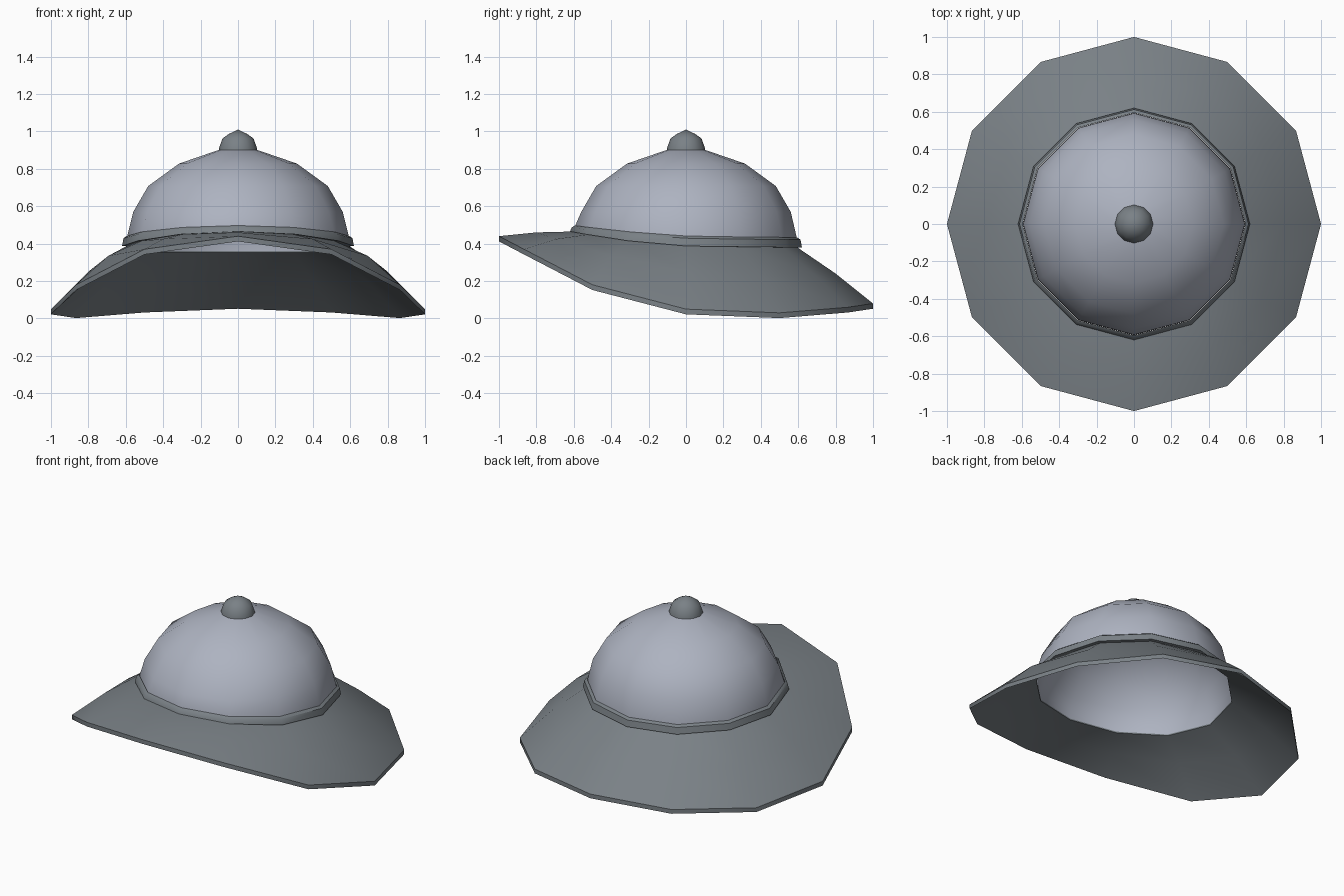
import bpy, bmesh, math

if "Cube" in bpy.data.objects:
    bpy.data.objects.remove(bpy.data.objects["Cube"])

N = 12


def material(name, rgb):
    m = bpy.data.materials.new(name)
    m.diffuse_color = (*rgb, 1)
    m.use_nodes = True
    m.node_tree.nodes["Principled BSDF"].inputs["Base Color"].default_value = m.diffuse_color
    return m


CLOTH = material("pale grey cloth", (0.42, 0.45, 0.53))
TRIM = material("slate grey trim", (0.195, 0.22, 0.24))


def lathe(name, rings, mat, closed=False, tip=None, angle=40):
    """Rings are (radius, heights); heights is one z or 7 values front to back."""
    bm = bmesh.new()
    rows = []
    for r, h in rings:
        row = []
        for i in range(N):
            a = math.radians(-90 + i * 360 / N)
            z = h[min(i, N - i)] if isinstance(h, list) else h
            row.append(bm.verts.new((r * math.cos(a), r * math.sin(a), z)))
        rows.append(row)
    pairs = list(zip(rows, rows[1:]))
    if closed:
        pairs.append((rows[-1], rows[0]))
    for a, b in pairs:
        for i in range(N):
            j = (i + 1) % N
            bm.faces.new((a[i], a[j], b[j], b[i]))
    if tip is not None:
        t = bm.verts.new((0, 0, tip))
        for i in range(N):
            bm.faces.new((rows[-1][i], rows[-1][(i + 1) % N], t))
    bmesh.ops.recalc_face_normals(bm, faces=bm.faces)
    me = bpy.data.meshes.new(name)
    bm.to_mesh(me)
    bm.free()
    me.materials.append(mat)
    ob = bpy.data.objects.new(name, me)
    bpy.context.collection.objects.link(ob)
    bpy.ops.object.select_all(action='DESELECT')
    ob.select_set(True)
    bpy.context.view_layer.objects.active = ob
    bpy.ops.object.shade_smooth_by_angle(angle=math.radians(angle))
    return ob


def lift(hs, d):
    return [h + d for h in hs]


# heights around half the hat, front to back
edge = [0.44, 0.37, 0.18, 0.05, 0.03, 0.06, 0.08]
mid = [0.46, 0.425, 0.335, 0.25, 0.225, 0.23, 0.24]
seat = [0.465, 0.45, 0.415, 0.387, 0.383, 0.38, 0.38]

# drooping brim with a turned-up front
T = -0.028
lathe("brim", [(0.595, seat), (0.8, mid), (1.0, edge),
               (1.0, lift(edge, T)), (0.8, lift(mid, T)), (0.595, lift(seat, T))],
      TRIM, closed=True)

# hat band
band_top = [0.497, 0.487, 0.463, 0.441, 0.436, 0.434, 0.433]
lathe("hat_band", [(0.595, seat), (0.62, seat), (0.612, lift(band_top, -0.012)),
                   (0.595, band_top)], TRIM, closed=True)

# open dome crown
lathe("crown", [(0.594, lift(seat, -0.02)), (0.592, band_top), (0.56, 0.57), (0.48, 0.708),
                (0.315, 0.828), (0.10, 0.902)], CLOTH, tip=0.91, angle=60)

# top button
lathe("top_button", [(0.103, 0.895), (0.1, 0.915), (0.083, 0.962), (0.05, 0.986)],
      TRIM, tip=1.01, angle=60)
